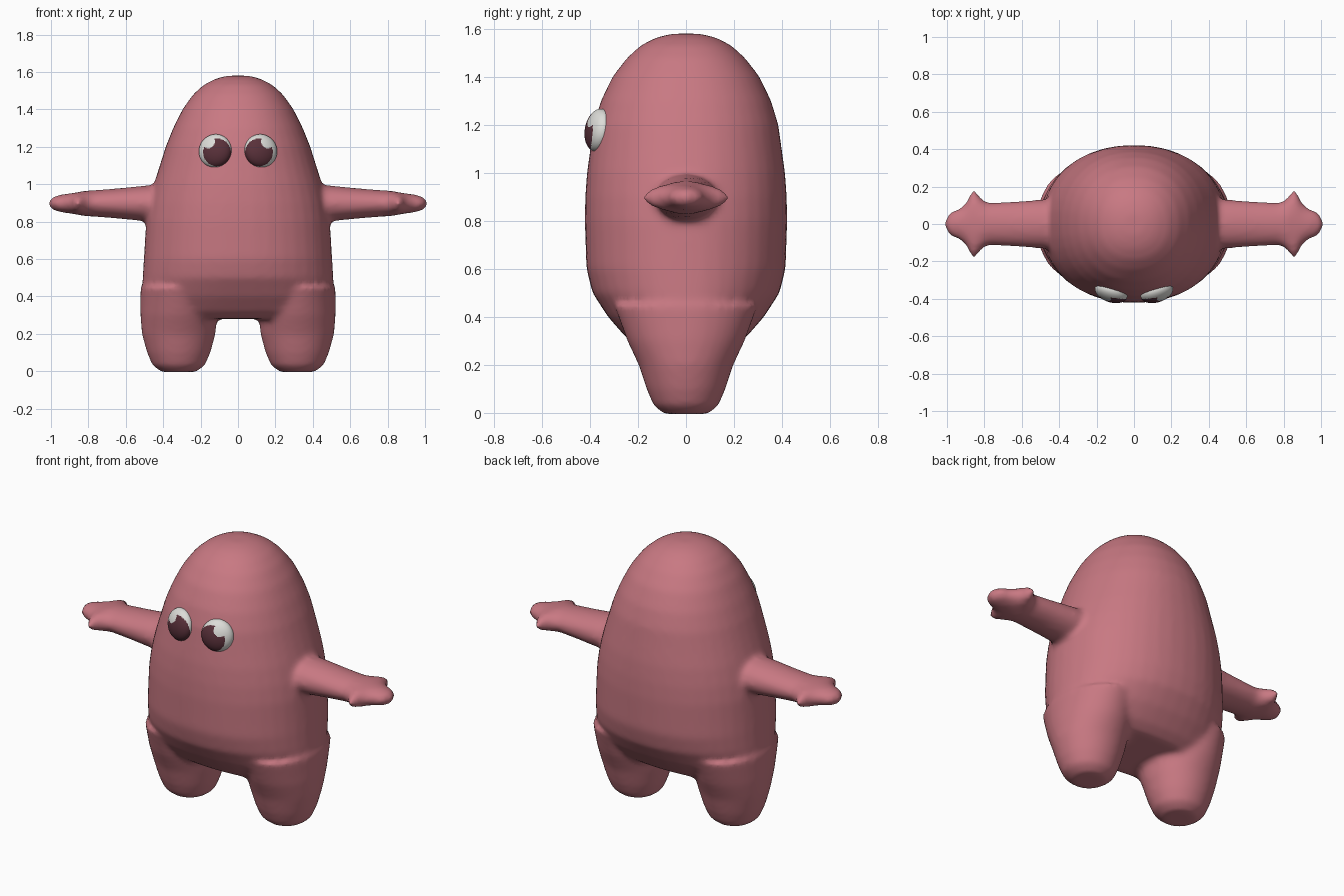
import bpy, bmesh, math
from mathutils import Matrix, Vector

cube = bpy.data.objects.get("Cube")
if cube:
    bpy.data.objects.remove(cube, do_unlink=True)


def material(name, rgb):
    m = bpy.data.materials.new(name)
    m.use_nodes = True
    m.diffuse_color = (*rgb, 1)
    m.node_tree.nodes["Principled BSDF"].inputs["Base Color"].default_value = (*rgb, 1)
    return m


pink = material("pink skin", (0.58, 0.19, 0.225))
white = material("eye white", (0.72, 0.72, 0.69))
maroon = material("pupil maroon", (0.10, 0.03, 0.042))


def add_object(name, bm, mats):
    bmesh.ops.recalc_face_normals(bm, faces=bm.faces)
    mesh = bpy.data.meshes.new(name)
    bm.to_mesh(mesh)
    bm.free()
    for m in mats:
        mesh.materials.append(m)
    obj = bpy.data.objects.new(name, mesh)
    bpy.context.collection.objects.link(obj)
    return obj


def loft(bm, rings, place, power=2.0, sides=40):
    """Closed skin over superellipse rings (position, half width, half depth)."""
    loops = []
    for pos, a, b in rings:
        loop = []
        for i in range(sides):
            t = math.tau * i / sides
            c, s = math.cos(t), math.sin(t)
            u = math.copysign(abs(c) ** (2 / power), c) * a
            v = math.copysign(abs(s) ** (2 / power), s) * b
            loop.append(bm.verts.new(place(pos, u, v)))
        loops.append(loop)
    for low, high in zip(loops, loops[1:]):
        for i in range(sides):
            j = (i + 1) % sides
            bm.faces.new((low[i], low[j], high[j], high[i]))
    bm.faces.new(loops[0][::-1])
    bm.faces.new(loops[-1])


# Ring profiles: torso and legs run upward, arms run outward
torso = [(.28, .45, .20), (.32, .50, .255), (.4, .512, .325), (.5, .51, .39),
         (.6, .504, .415), (.8, .491, .422), (.9, .475, .42), (1.0, .45, .413),
         (1.2, .387, .385), (1.3, .347, .355), (1.4, .297, .307), (1.48, .24, .245),
         (1.53, .185, .19), (1.562, .125, .13), (1.58, .06, .06)]
leg = [(-.005, .09, .09), (.03, .14, .135), (.1, .17, .165), (.2, .197, .197),
       (.3, .205, .245), (.45, .205, .30)]
arm = [(.3, .135, .10), (.5, .13, .095), (.65, .12, .08), (.78, .112, .07),
       (.82, .14, .068), (.845, .178, .062), (.87, .178, .058), (.895, .115, .054),
       (.93, .085, .05), (.97, .07, .043), (.995, .05, .032), (1.01, .02, .015)]

# Body: torso, legs and arms fused into one soft skin
bm = bmesh.new()
loft(bm, torso, lambda p, u, v: (u, v, p), power=2.15)
for side in (-1, 1):
    loft(bm, leg, lambda p, u, v: (side * (.317 + u), v, p))
    loft(bm, arm, lambda p, u, v: (side * p, u, .897 + v))
body = add_object("body", bm, [pink])
remesh = body.modifiers.new("fuse", "REMESH")
remesh.mode = "VOXEL"
remesh.voxel_size = 0.016
remesh.use_smooth_shade = True
smooth = body.modifiers.new("soften", "SMOOTH")
smooth.factor = 0.5
smooth.iterations = 9

# Eyes: flattened balls turned to follow the face, with painted pupils
for side, name in ((-1, "right_eye"), (1, "left_eye")):
    bm = bmesh.new()
    bmesh.ops.create_uvsphere(bm, u_segments=96, v_segments=64, radius=1)
    turn = (Matrix.Rotation(side * math.radians(18), 4, "Z")
            @ Matrix.Rotation(math.radians(-10), 4, "X"))
    centre = Vector((side * .122, -.365, 1.178))
    bm.transform(Matrix.Translation(centre) @ turn @ Matrix.Diagonal((.09, .052, .09, 1)))
    for f in bm.faces:
        f.smooth = True
        c = f.calc_center_median()
        x = c.x * side
        in_pupil = math.hypot(x - .112, c.z - 1.17) < .074
        in_glint = math.hypot(x - .16, c.z - 1.228) < .036
        f.material_index = int(c.y < -.37 and in_pupil and not in_glint)
    add_object(name, bm, [white, maroon])
